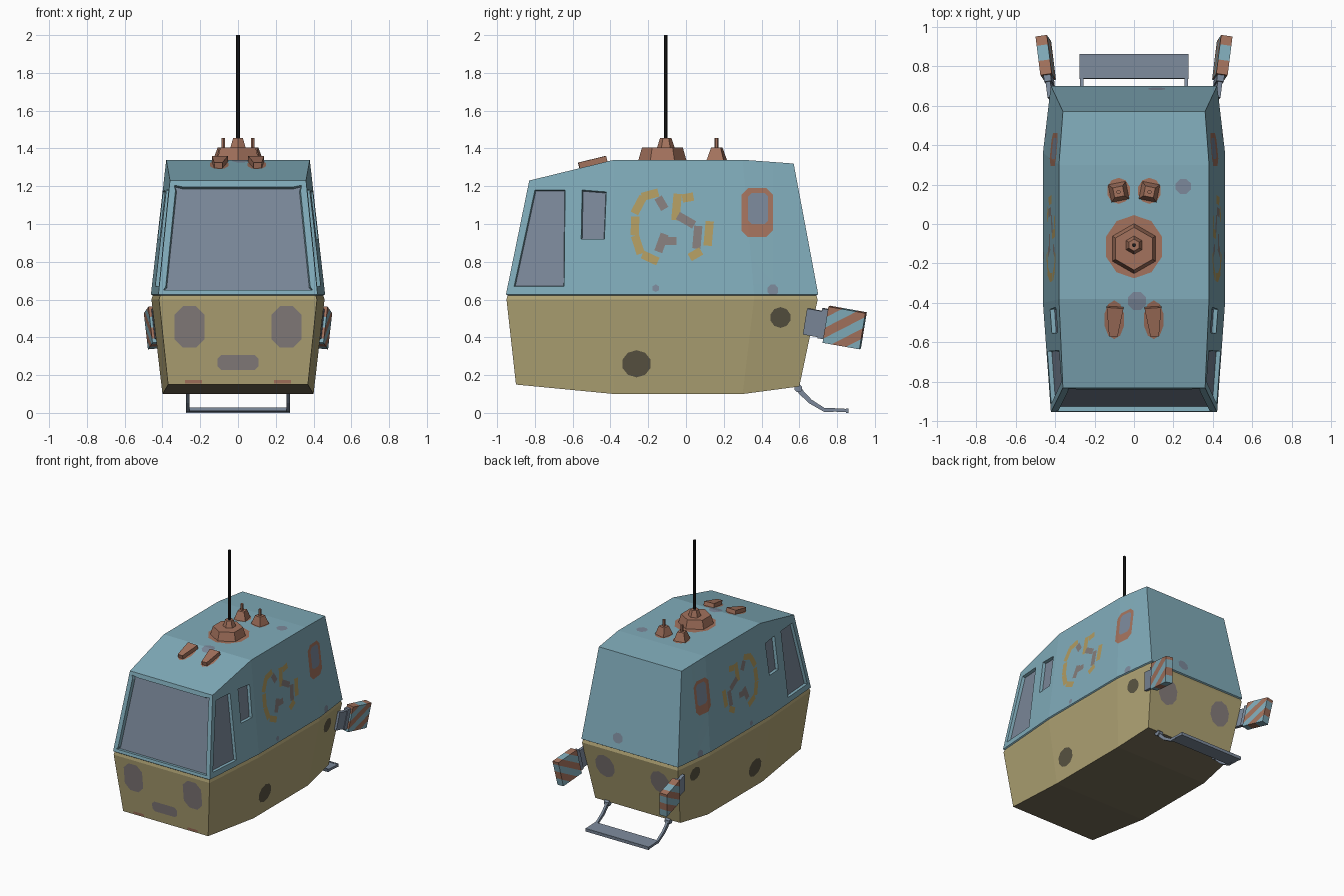
import bpy, bmesh, math
from mathutils import Vector, Matrix, Euler

if "Cube" in bpy.data.objects:
    bpy.data.objects.remove(bpy.data.objects["Cube"])

PALETTE = {
    "teal_paint": (0.22, 0.415, 0.495), "ochre_lower": (0.43, 0.365, 0.175),
    "rust": (0.37, 0.17, 0.11), "worn_grey": (0.235, 0.205, 0.20),
    "slate_glass": (0.20, 0.25, 0.325), "dark_olive": (0.10, 0.088, 0.055),
    "faded_yellow": (0.44, 0.33, 0.12), "black_metal": (0.01, 0.01, 0.01),
    "dark_underside": (0.19, 0.16, 0.10),
}
MATS = []
for name, rgb in PALETTE.items():
    m = bpy.data.materials.new(name)
    m.diffuse_color = (*rgb, 1)
    m.use_nodes = True
    m.node_tree.nodes["Principled BSDF"].inputs["Base Color"].default_value = m.diffuse_color
    MATS.append(m)
TEAL, OCHRE, RUST, GREY, GLASS, OLIVE, YELLOW, BLACK, UNDER = range(9)


def finish(name, bm, mat=None):
    """Turn a bmesh into an object; mat=None keeps per-face palette indices."""
    me = bpy.data.meshes.new(name)
    bm.to_mesh(me)
    bm.free()
    for m in (MATS if mat is None else [MATS[mat]]):
        me.materials.append(m)
    ob = bpy.data.objects.new(name, me)
    bpy.context.collection.objects.link(ob)
    return ob


def box(name, loc, size, mat, rot=(0, 0, 0), front_taper=1.0, stripes=False):
    bm = bmesh.new()
    bmesh.ops.create_cube(bm, size=1)
    for v in bm.verts:
        if v.co.y < 0:
            v.co.x *= front_taper
        v.co = Vector(a * b for a, b in zip(v.co, size))
    if stripes:
        n, step = Vector((0, -0.6, 0.8)), 0.047
        for k in range(-4, 5):
            bmesh.ops.bisect_plane(bm, geom=bm.verts[:] + bm.edges[:] + bm.faces[:],
                                   plane_co=n * step * k, plane_no=n)
        for f in bm.faces:
            k = math.floor(f.calc_center_median().dot(n) / step)
            f.material_index = TEAL if k % 2 else RUST
    bm.transform(Matrix.Translation(loc) @ Euler(rot).to_matrix().to_4x4())
    return finish(name, bm, None if stripes else mat)


def frustum(name, x, y, z0, z1, r0, r1, sides, mat, turn=0):
    bm = bmesh.new()
    bmesh.ops.create_cone(bm, cap_ends=True, segments=sides, radius1=r0, radius2=r1, depth=z1 - z0)
    bm.transform(Matrix.Translation((x, y, (z0 + z1) / 2)) @ Matrix.Rotation(turn, 4, 'Z'))
    return finish(name, bm, mat)


def prism(name, profile, x0, x1, mat):
    """Extrude a (y, z) profile along x."""
    bm = bmesh.new()
    f = bm.faces.new([bm.verts.new((x0, y, z)) for y, z in profile])
    new = bmesh.ops.extrude_face_region(bm, geom=[f])["geom"]
    bmesh.ops.translate(bm, vec=(x1 - x0, 0, 0), verts=[g for g in new if isinstance(g, bmesh.types.BMVert)])
    bmesh.ops.recalc_face_normals(bm, faces=bm.faces[:])
    return finish(name, bm, mat)


# ---- cabin shell: stacked rings of four stations per side (x, y, z) ----
LEVELS = [
    [(.37, -.90, .15), (.40, -.38, .10), (.40, .30, .10), (.37, .60, .14)],
    [(.418, -.95, .60), (.458, -.40, .60), (.458, .36, .60), (.418, .697, .60)],
    [(.412, -.945, .622), (.452, -.40, .622), (.452, .36, .622), (.412, .69, .622)],
    [(.421, -.953, .628), (.461, -.40, .628), (.461, .36, .628), (.421, .70, .628)],
    [(.36, -.83, 1.23), (.38, -.38, 1.34), (.38, .30, 1.34), (.36, .57, 1.32)],
]
bm = bmesh.new()
rings = [[bm.verts.new(p) for p in lv] + [bm.verts.new((-x, y, z)) for x, y, z in reversed(lv)]
         for lv in LEVELS]
for k, (a, b) in enumerate(zip(rings, rings[1:])):
    for i in range(8):
        j = (i + 1) % 8
        bm.faces.new((a[i], a[j], b[j], b[i])).material_index = TEAL if k >= 2 else OCHRE
for i in range(3):
    bm.faces.new([rings[-1][n] for n in (i, i + 1, 6 - i, 7 - i)]).material_index = TEAL
    bm.faces.new([rings[0][n] for n in (7 - i, 6 - i, i + 1, i)]).material_index = UNDER

SIDE = ((1, 2), lambda n: abs(n.x) > .6)      # both sides at once
FRONT = ((0, 2), lambda n: n.y < -.6)
REAR = ((0, 2), lambda n: n.y > .6)
ROOF = ((0, 1), lambda n: n.z > .6)


def paint(where, outline, mat, depth=0.0):
    """Cut a convex 2D outline into the shell and colour (or recess) it."""
    (a, b), facing = where
    bm.normal_update()
    lo = [min(p[k] for p in outline) for k in (0, 1)]
    hi = [max(p[k] for p in outline) for k in (0, 1)]

    def near(f):
        return all(min(v.co[c] for v in f.verts) < hi[k] and max(v.co[c] for v in f.verts) > lo[k]
                   for k, c in enumerate((a, b)))
    faces = [f for f in bm.faces if facing(f.normal) and near(f)]
    for p, q in zip(outline, outline[1:] + outline[:1]):
        if not faces:
            return
        co, no = Vector((0, 0, 0)), Vector((0, 0, 0))
        co[a], co[b] = p
        no[a], no[b] = q[1] - p[1], p[0] - q[0]
        geom = {g for f in faces for g in (*f.verts, *f.edges, f)}
        cut = bmesh.ops.bisect_plane(bm, geom=list(geom), plane_co=co, plane_no=no, dist=1e-5)
        faces = [g for g in cut["geom"] if isinstance(g, bmesh.types.BMFace)
                 and (g.calc_center_median() - co).dot(no) < 0]
    for f in faces:
        f.material_index = mat
    if depth and faces:
        bm.normal_update()
        rim = bmesh.ops.inset_region(bm, faces=faces, thickness=.004, depth=-depth, use_even_offset=True)
        for f in rim["faces"]:
            f.material_index = TEAL


def oval(cx, cy, rx, ry, n=10):
    return [(cx + rx * math.cos(math.tau * (i + .5) / n), cy + ry * math.sin(math.tau * (i + .5) / n))
            for i in range(n)]


def rounded(cx, cy, rx, ry, c):
    return [(cx + x, cy + y) for x, y in ((rx, c - ry), (rx, ry - c), (rx - c, ry), (c - rx, ry),
                                          (-rx, ry - c), (-rx, c - ry), (c - rx, -ry), (rx - c, -ry))]


def dash(cx, cy, length, width, deg):
    u = Vector((math.cos(math.radians(deg)), math.sin(math.radians(deg)))) * length / 2
    w = Vector((-u.y, u.x)).normalized() * width / 2
    return [tuple(Vector((cx, cy)) + d) for d in (-u - w, u - w, u + w, w - u)]


# side portholes, lower patches and worn paint flecks
paint(SIDE, rounded(.377, 1.06, .083, .13, .035), RUST)
paint(SIDE, rounded(.382, 1.082, .053, .083, .02), GLASS)
paint(SIDE, oval(-.262, .26, .078, .072), OLIVE)
paint(SIDE, oval(.50, .505, .055, .055), OLIVE)
paint(SIDE, oval(.46, .65, .03, .032, 8), GLASS)
paint(SIDE, oval(-.16, .66, .02, .02, 6), GLASS)
for fleck in ((-.19, 1.155, .09, 15, 0), (-.25, 1.10, .10, 62, 0), (-.27, .99, .10, 88, 0),
              (-.255, .89, .10, 108, 0), (-.19, .82, .09, -25, 0), (-.13, 1.11, .07, -60, 1),
              (-.13, .90, .10, 70, 1), (-.05, 1.09, .14, 85, 0), (.01, 1.14, .06, 10, 0),
              (.0, 1.02, .10, -30, 1), (.06, .93, .12, 85, 1), (.12, .95, .13, 85, 0),
              (-.08, .91, .06, 0, 1), (.05, .84, .07, 30, 0)):
    paint(SIDE, dash(*fleck[:3], .044, fleck[3]), GREY if fleck[4] else YELLOW)
# front and rear patches
for s in (-1, 1):
    paint(FRONT, rounded(s * .257, .455, .08, .11, .045), GREY)
    paint(REAR, oval(s * .24, .45, .085, .095), GREY)
    paint(FRONT, dash(s * .235, .165, .09, .018, 0), RUST)
paint(FRONT, rounded(0, .267, .108, .04, .02), GREY)
paint(REAR, oval(.115, .71, .045, .04, 8), GLASS)
# roof stains around the fittings
paint(ROOF, oval(.25, .19, .042, .04, 8), GLASS)
paint(ROOF, oval(.015, -.39, .05, .05, 8), GLASS)
paint(ROOF, oval(0, -.115, .15, .16), RUST)
for s in (-1, 1):
    paint(ROOF, oval(s * .078, .168, .06, .066), RUST)
    paint(ROOF, oval(s * .10, -.485, .052, .098), RUST)
# recessed side windows
paint(SIDE, [(-.91, .67), (-.645, .67), (-.64, 1.18), (-.80, 1.18)], GLASS, .022)
paint(SIDE, [(-.555, .92), (-.432, .92), (-.422, 1.17), (-.55, 1.18)], GLASS, .022)
# recessed windscreen
bm.normal_update()
screen = max((f for f in bm.faces if f.normal.y < -.6 and f.calc_center_median().z > .8),
             key=lambda f: f.calc_area())
bmesh.ops.inset_individual(bm, faces=[screen], thickness=.034, depth=0)
bmesh.ops.inset_individual(bm, faces=[screen], thickness=.006, depth=-.025)
screen.material_index = GLASS
finish("cabin_shell", bm)

# ---- roof fittings ----
frustum("antenna_base", 0, -.125, 1.335, 1.405, .128, .108, 6, RUST)
frustum("antenna_socket", 0, -.107, 1.40, 1.455, .048, .03, 6, RUST)
frustum("antenna_rod", 0, -.107, 1.45, 2.0, .01, .01, 8, BLACK)
for s, side in ((-1, "left"), (1, "right")):
    frustum(f"roof_peg_base_{side}", s * .078, .163, 1.335, 1.405, .066, .036, 4, RUST, math.pi / 4 - s * .2)
    frustum(f"roof_peg_{side}", s * .078, .162, 1.40, 1.455, .011, .011, 6, RUST)
    box(f"roof_wedge_{side}", (s * .10, -.494, 1.325), (.085, .15, .036), RUST,
        (math.atan2(.11, .45), 0, s * .06), .5)

    # ---- striped rear boxes on side mounts ----
    tilt = (math.radians(-10), s * .09, -s * math.radians(8))
    box(f"striped_box_{side}", (s * .447, .84, .452), (.058, .20, .195), None, tilt, stripes=True)
    box(f"box_mount_{side}", (s * .425, .685, .475), (.024, .11, .14), GLASS, tilt)
    box(f"box_mount_neck_{side}", (s * .43, .73, .472), (.036, .04, .16), GLASS, tilt)

    # ---- rear step arm with pivot ----
    prism(f"step_arm_{side}", [(.585, .145), (.595, .105), (.65, .052), (.73, .006), (.78, .006),
                               (.78, .022), (.735, .025), (.665, .07), (.622, .115), (.605, .145)],
          s * .265 - .009, s * .265 + .009, GLASS)
    prism(f"step_pivot_{side}", oval(.595, .13, .022, .022, 8), s * .265 - .02, s * .265 + .02, GLASS)
box("rear_step", (0, .798, .015), (.55, .125, .018), GLASS, (math.radians(-3), 0, 0))
box("step_rear_edge", (0, .853, .012), (.55, .014, .024), GLASS)
